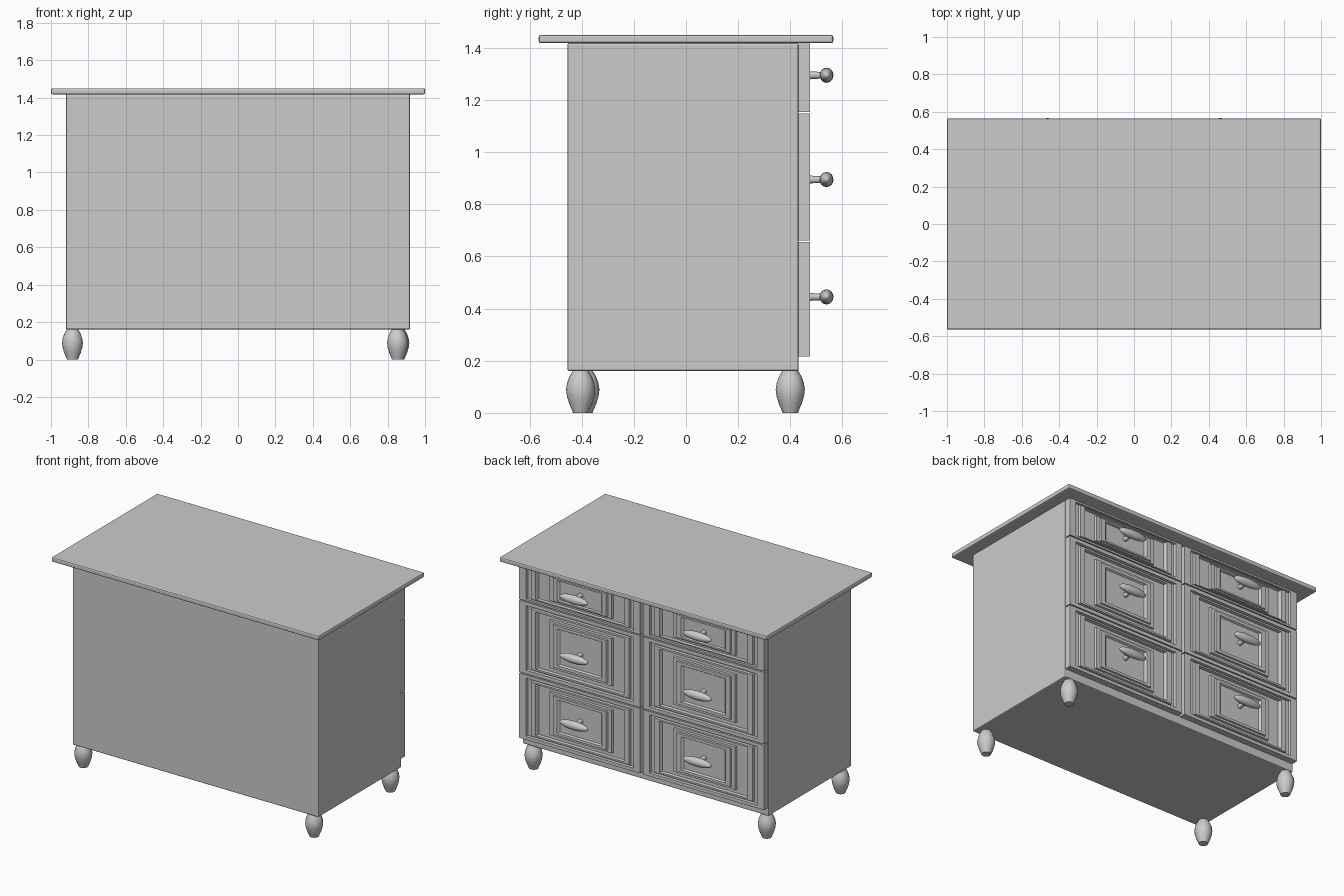
import bpy, bmesh, math

if "Cube" in bpy.data.objects:
    bpy.data.objects.remove(bpy.data.objects["Cube"])

def make_object(name, bm, smooth=False):
    bmesh.ops.recalc_face_normals(bm, faces=bm.faces)
    mesh = bpy.data.meshes.new(name)
    bm.to_mesh(mesh)
    bm.free()
    ob = bpy.data.objects.new(name, mesh)
    bpy.context.collection.objects.link(ob)
    if smooth:
        bpy.ops.object.select_all(action='DESELECT')
        ob.select_set(True)
        bpy.context.view_layer.objects.active = ob
        bpy.ops.object.shade_smooth_by_angle(angle=math.radians(40))
    return ob

def box(name, lo, hi, bevel):
    bm = bmesh.new()
    bmesh.ops.create_cube(bm, size=1)
    for v in bm.verts:
        v.co = [a + (b - a) * (c + 0.5) for a, b, c in zip(lo, hi, v.co)]
    ob = make_object(name, bm)
    mod = ob.modifiers.new("bevel", 'BEVEL')
    mod.width, mod.segments = bevel, 2
    return ob

def lathe(name, profile, place, sides=16):
    """Revolve (radius, height) pairs; place maps local x, y, height to the model."""
    bm = bmesh.new()
    rings = []
    for r, h in profile:
        angles = [2 * math.pi * i / sides for i in range(sides)]
        rings.append([bm.verts.new(place(r * math.cos(a), r * math.sin(a), h)) for a in angles])
    for a, b in zip(rings, rings[1:]):
        for i in range(sides):
            j = (i + 1) % sides
            bm.faces.new((a[i], a[j], b[j], b[i]))
    bm.faces.new(rings[0])
    bm.faces.new(rings[-1])
    return make_object(name, bm, True)

# Stepped moulding: fraction of width, fraction of height, y
STEPS = [(0, 0, .425), (0, 0, .475), (.055, .05, .475), (.06, .055, .458),
         (.09, .075, .458), (.095, .08, .474), (.135, .105, .474), (.145, .11, .452),
         (.24, .165, .452), (.245, .17, .466), (.275, .20, .466), (.28, .205, .476),
         (.315, .245, .476), (.33, .26, .464)]

def drawer(name, x0, x1, z0, z1):
    bm = bmesh.new()
    rings = []
    w, h = x1 - x0, z1 - z0
    for fx, fz, y in STEPS:
        a, b, c, d = x0 + fx * w, x1 - fx * w, z0 + fz * h, z1 - fz * h
        rings.append([bm.verts.new(p) for p in ((a, y, c), (b, y, c), (b, y, d), (a, y, d))])
    for p, q in zip(rings, rings[1:]):
        for i in range(4):
            j = (i + 1) % 4
            bm.faces.new((p[i], p[j], q[j], q[i]))
    bm.faces.new(rings[0])
    bm.faces.new(rings[-1])
    return make_object(name, bm)

# Carcass and overhanging top
box("cabinet_body", (-.92, -.455, .16), (.92, .432, 1.42), .008)
box("table_top", (-1, -.565, 1.418), (1, .565, 1.45), .008)

# Turned feet
foot = [(.03, 0), (.034, .012), (.044, .035), (.053, .065), (.056, .09),
        (.052, .115), (.043, .14), (.032, .158), (.03, .168)]
for name, x, y in (("front_left_foot", -.885, -.388), ("front_right_foot", .853, -.404),
                   ("back_left_foot", -.885, .4), ("back_right_foot", .86, .4)):
    lathe(name, foot, lambda a, b, h, x=x, y=y: (x + a, y + b, h))

# Six drawers with necks and long oval handles
for row, z0, z1, kz in (("lower", .217, .655, .445), ("middle", .662, 1.148, .895),
                        ("upper", 1.155, 1.42, 1.295)):
    for side, s in (("right", 1), ("left", -1)):
        x0, x1 = sorted((s * .01, s * .915))
        kx = s * .462
        drawer(f"{row}_{side}_drawer", x0, x1, z0, z1)
        lathe(f"{row}_{side}_handle_neck", [(.018, .45), (.014, .49), (.012, .535)],
              lambda a, b, h: (kx + a, h, kz + b), 12)
        grip = [(math.sin(t) * .028 + .001, -math.cos(t) * .105)
                for t in (math.pi * i / 12 for i in range(13))]
        lathe(f"{row}_{side}_handle", grip,
              lambda a, b, h: (kx + h, .539 + a * .92, kz + b), 16)
